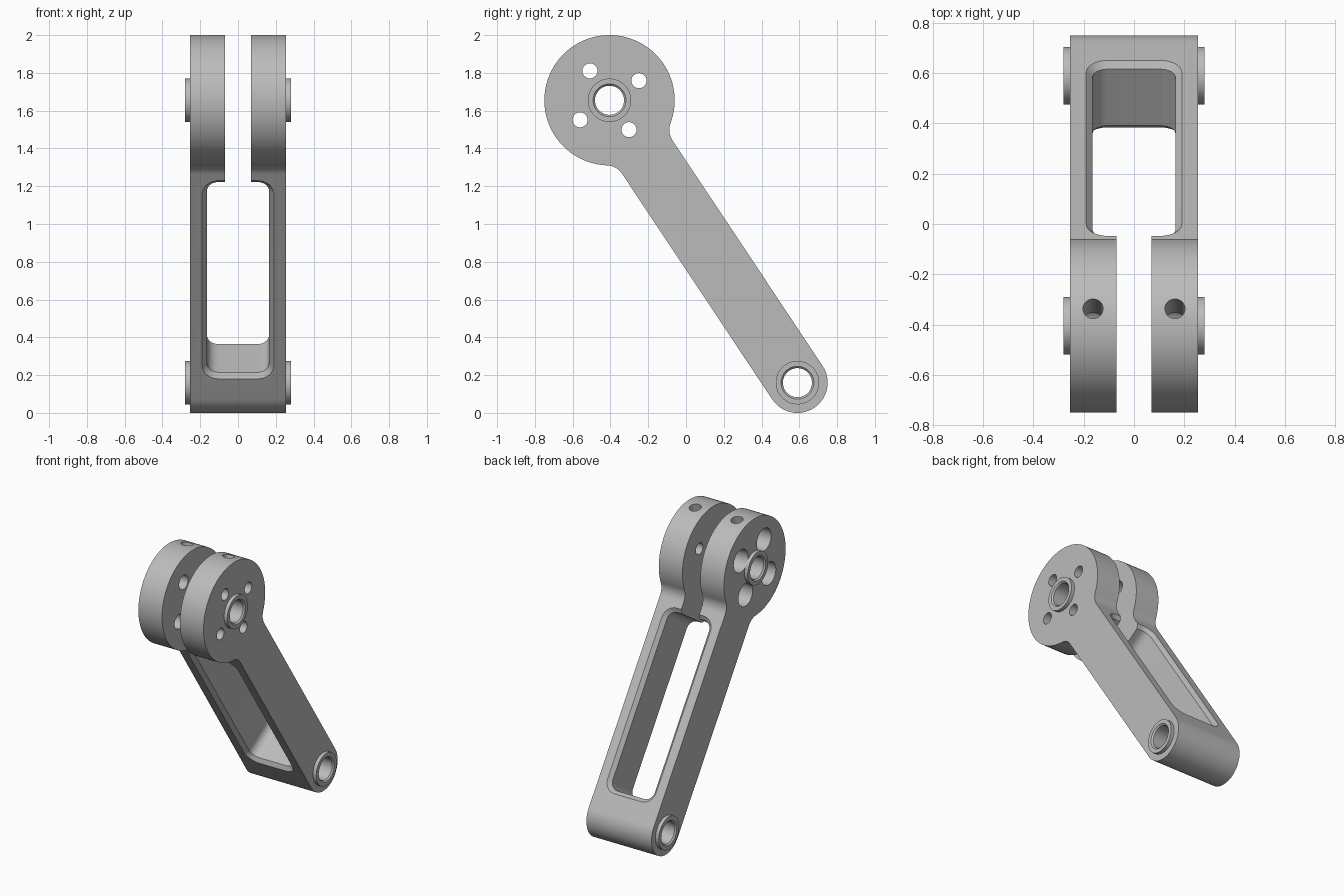
import bpy, bmesh
from math import sin, cos, radians, hypot, acos, degrees
from mathutils import Matrix, Vector

cube = bpy.data.objects.get("Cube")
if cube:
    bpy.data.objects.remove(cube)

# Main dimensions; local axes are x, t (head to foot) and s (across the arm)
HEAD, FOOT = Vector((0, -0.405, 1.655)), Vector((0, 0.59, 0.16))
R_HEAD, R_FOOT, FILLET = 0.345, 0.16, 0.1
HALF, FACE, BORE = 0.255, 0.28, 0.077
LENGTH = (FOOT - HEAD).length
X = Vector((1, 0, 0))
T = (FOOT - HEAD).normalized()
S = X.cross(T)
FRAME = Matrix.Translation(HEAD) @ Matrix((X, T, S)).transposed().to_4x4()

metal = bpy.data.materials.new("grey metal")
metal.use_nodes = True
GREY = (0.5, 0.5, 0.5, 1)
metal.diffuse_color = GREY
metal.node_tree.nodes["Principled BSDF"].inputs["Base Color"].default_value = GREY


def arc(ct, cs, r, a0, a1, n):
    angles = [radians(a0 + (a1 - a0) * i / n) for i in range(n + 1)]
    return [(ct + r * cos(a), cs + r * sin(a)) for a in angles]


def loft(name, loops, closed=False, bevel=0):
    """Skin a row of equal loops, capping the ends or joining last to first."""
    bm = bmesh.new()
    rows = [[bm.verts.new(p) for p in loop] for loop in loops]
    n = len(rows[0])
    pairs = list(zip(rows, rows[1:] + rows[:1])) if closed else list(zip(rows, rows[1:]))
    for a, b in pairs:
        for i in range(n):
            j = (i + 1) % n
            bm.faces.new((a[i], a[j], b[j], b[i]))
    if not closed:
        caps = [bm.faces.new(rows[0]), bm.faces.new(rows[-1])]
        if bevel:
            edges = [e for f in caps for e in f.edges]
            bmesh.ops.bevel(bm, geom=edges, offset=bevel, segments=2,
                            profile=0.5, affect='EDGES')
    bmesh.ops.recalc_face_normals(bm, faces=bm.faces)
    mesh = bpy.data.meshes.new(name)
    bm.to_mesh(mesh)
    bm.free()
    obj = bpy.data.objects.new(name, mesh)
    bpy.context.collection.objects.link(obj)
    mesh.materials.append(metal)
    return obj


def turned(name, rings, t=0, s=0, n=40, closed=False):
    """Round part along x from (x, radius) rings."""
    loops = [[(x, a, b) for a, b in arc(t, s, r, 0, 360, n)[:-1]] for x, r in rings]
    return loft(name, loops, closed)


def cut(body, cutter):
    cutter.hide_render = True
    mod = body.modifiers.new("cut", 'BOOLEAN')
    mod.operation, mod.solver, mod.object = 'DIFFERENCE', 'EXACT', cutter
    bpy.context.view_layer.objects.active = body
    bpy.ops.object.modifier_apply(modifier=mod.name)
    bpy.data.objects.remove(cutter)


def finish(obj):
    obj.data.transform(FRAME)
    bpy.ops.object.select_all(action='DESELECT')
    obj.select_set(True)
    bpy.context.view_layer.objects.active = obj
    bpy.ops.object.shade_smooth_by_angle(angle=radians(30))


# Side outline: round head, filleted neck, straight arm, round foot
neck_s = R_FOOT + FILLET
neck_t = (( R_HEAD + FILLET) ** 2 - neck_s ** 2) ** 0.5
turn = degrees(acos(neck_t / hypot(neck_t, neck_s)))
outline = (arc(0, 0, R_HEAD, turn, 360 - turn, 72)
           + arc(neck_t, -neck_s, FILLET, 180 - turn, 90, 8)[1:]
           + arc(LENGTH, 0, R_FOOT, -90, 90, 32)
           + arc(neck_t, neck_s, FILLET, 270, 180 + turn, 8)[:-1])
arm = loft("lever_arm", [[(x, t, s) for t, s in outline] for x in (-HALF, HALF)],
           bevel=0.01)


# Window through the arm, chamfered at both mouths
def window_loop(s, grow):
    hx, t0, t1, r = 0.165, 0.43, 1.64, 0.06
    pts = []
    for cx, ct, a in ((hx - r, t1 - r, 0), (r - hx, t1 - r, 90),
                      (r - hx, t0 + r, 180), (hx - r, t0 + r, 270)):
        pts += arc(cx, ct, r + grow, a, a + 90, 8)
    return [(x, t, s) for x, t in pts]


W = R_FOOT
cut(arm, loft("window_cutter", [window_loop(-W - 0.02, 0.045), window_loop(0.025 - W, 0),
                                window_loop(W - 0.025, 0), window_loop(W + 0.02, 0.045)]))

# Slot that splits the head into two cheeks
cut(arm, loft("slot_cutter", [[(-0.07, t, s), (0.07, t, s), (0.07, t, -s), (-0.07, t, -s)]
                              for t, s in ((-0.5, 0.5), (0.6, 0.5))]))

# Pivot bores at head and foot
for t in (0, LENGTH):
    cut(arm, turned("bore_cutter", [(-0.4, BORE), (0.4, BORE)], t))

# Four bolt holes: tapped on the left, clearance and counterbore on the right
for t, s in ((1, 0), (0, 1), (-1, 0), (0, -1)):
    cut(arm, turned("bolt_cutter", [(-0.4, 0.08), (-0.15, 0.08), (-0.15, 0.05), (0, 0.05),
                                    (0, 0.04), (0.4, 0.04)], t * 0.187, s * 0.187, 28))

# Radial set screw holes through each cheek into the bore
for side in (-1, 1):
    screw = turned("screw_cutter", [(0.04, 0.04), (0.5, 0.04)], n=24)
    aim = Vector((0, -1, 1)).to_track_quat('X', 'Z').to_matrix().to_4x4()
    screw.data.transform(Matrix.Translation((side * 0.163, 0, 0)) @ aim)
    cut(arm, screw)

finish(arm)

# Raised chamfered collars around the bores
for place, t in (("head", 0), ("foot", LENGTH)):
    for side, k in (("left", 1), ("right", -1)):
        rings = [(HALF, BORE), (HALF, 0.115), (FACE, 0.115), (FACE, BORE + 0.01),
                 (FACE - 0.01, BORE)]
        finish(turned(f"{place}_collar_{side}", [(k * x, r) for x, r in rings], t,
                      closed=True))
